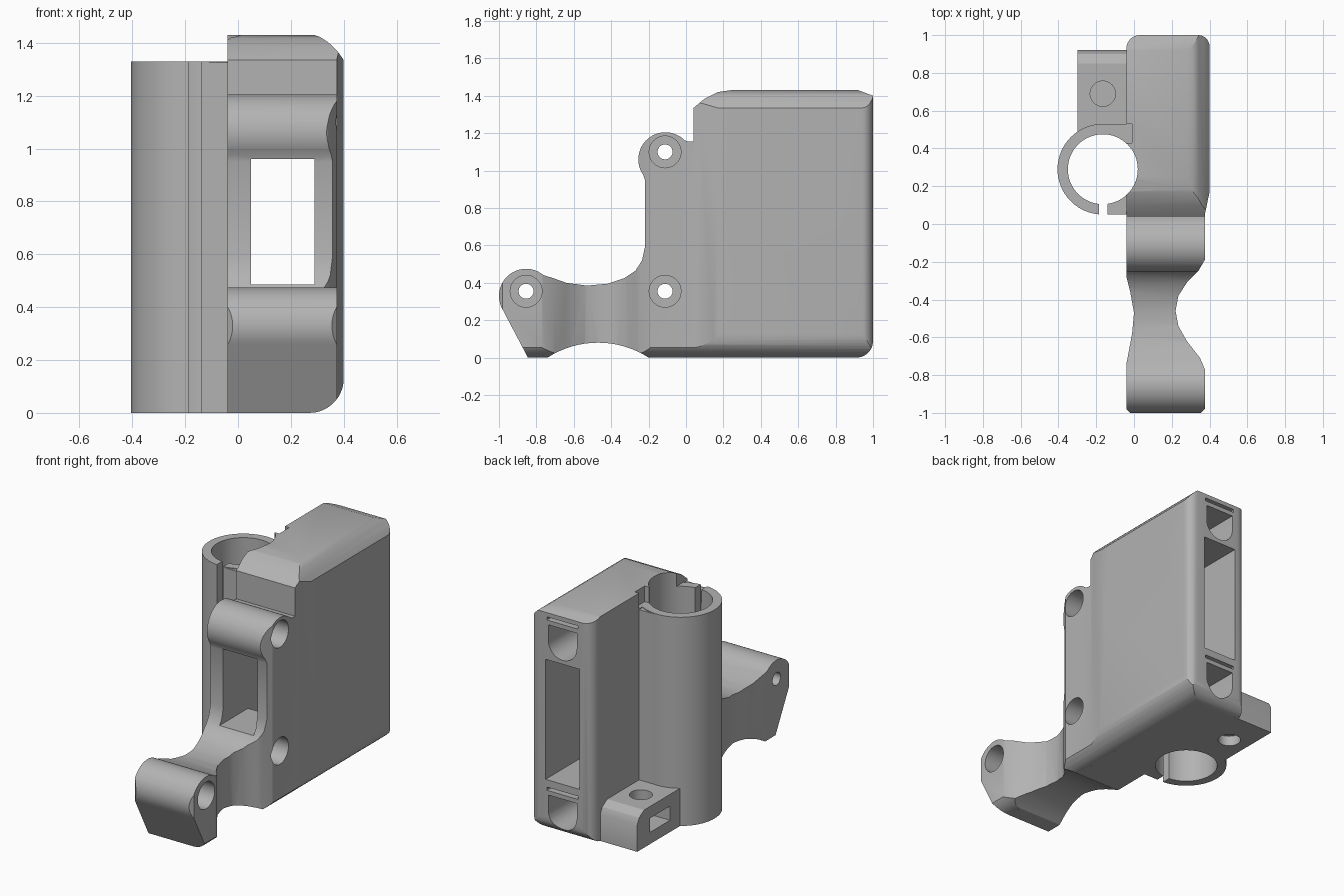
import bpy, bmesh, math
from mathutils import Vector

if "Cube" in bpy.data.objects:
    bpy.data.objects.remove(bpy.data.objects["Cube"], do_unlink=True)

grey = bpy.data.materials.new("plastic_grey")
grey.use_nodes = True
colour = (0.45, 0.45, 0.45, 1)
grey.diffuse_color = colour
grey.node_tree.nodes["Principled BSDF"].inputs["Base Color"].default_value = colour


def arc(cx, cy, r, start, end, n=12):
    angles = [math.radians(start + (end - start) * i / n) for i in range(n + 1)]
    return [(cx + r * math.cos(a), cy + r * math.sin(a)) for a in angles]


def prism(name, axis, outline, low, high):
    """Extrude a 2D outline along one axis."""
    place = {"x": lambda p, t: (t, p[0], p[1]),
             "y": lambda p, t: (p[0], t, p[1]),
             "z": lambda p, t: (p[0], p[1], t)}[axis]
    bm = bmesh.new()
    base = bm.faces.new([bm.verts.new(place(p, low)) for p in outline])
    new = bmesh.ops.extrude_face_region(bm, geom=[base])["geom"]
    move = Vector(place((0, 0), high - low))
    bmesh.ops.translate(bm, vec=move, verts=[v for v in new if isinstance(v, bmesh.types.BMVert)])
    bmesh.ops.recalc_face_normals(bm, faces=bm.faces)
    mesh = bpy.data.meshes.new(name)
    bm.to_mesh(mesh)
    bm.free()
    mesh.materials.append(grey)
    obj = bpy.data.objects.new(name, mesh)
    bpy.context.collection.objects.link(obj)
    return obj


def box(name, x, y, z):
    return prism(name, "z", [(x[0], y[0]), (x[1], y[0]), (x[1], y[1]), (x[0], y[1])], *z)


def rod(name, axis, centre, r, low, high, n=48):
    return prism(name, axis, arc(*centre, r, 0, 360 - 360 / n, n - 1), low, high)


def combine(target, tool, operation):
    bpy.context.view_layer.objects.active = target
    mod = target.modifiers.new("combine", "BOOLEAN")
    mod.operation = operation
    mod.solver = "EXACT"
    mod.object = tool
    bpy.ops.object.modifier_apply(modifier=mod.name)
    bpy.data.objects.remove(tool, do_unlink=True)


# Main housing with arm: side outline trimmed by plan and front outlines
side = ([(-.845, 0)] + arc(-.47, -.416, .496, 123, 57, 16)
        + arc(.91, .09, .09, -90, 0)
        + [(1, 1.4), (.92, 1.43), (.24, 1.43), (.17, 1.42), (.1, 1.385), (.04, 1.335),
           (.04, 1.155), (.015, 1.155)]
        + arc(-.11, 1.06, .145, 45, 215, 24)
        + [(-.22, .95), (-.22, .59), (-.235, .52), (-.27, .465), (-.33, .425),
           (-.42, .395), (-.53, .385), (-.64, .4), (-.71, .425)]
        + arc(-.855, .33, .145, 50, 210, 24))
plan = ([(-.02, -1), (.355, -1), (.375, -.98), (.375, -.77), (.35, -.71), (.28, -.62),
         (.235, -.54), (.22, -.46), (.235, -.38), (.28, -.31), (.34, -.25), (.375, -.19),
         (.375, .05), (.4, .17)]
        + arc(.34, .94, .06, 0, 90, 8) + arc(.03, .93, .07, 90, 180, 8)
        + [(-.04, -.28), (-.02, -.36), (0, -.47), (-.01, -.58), (-.04, -.74), (-.04, -.98)])
front = ([(-.1, -.01), (.26, -.01), (.27, 0)] + arc(.27, .13, .13, -80, 0, 10)
         + [(.4, 1.335), (.375, 1.37), (.34, 1.403), (.31, 1.422), (.28, 1.432), (-.1, 1.44)])
bracket = prism("bracket_body", "x", side, -.1, .5)
combine(bracket, prism("plan_trim", "z", plan, -.2, 1.6), "INTERSECT")
combine(bracket, prism("front_trim", "y", front, -1.2, 1.2), "INTERSECT")

# Clearance beside the tube at the top
combine(bracket, box("top_notch", (-.2, -.01), (.43, .53), (1.33, 1.6)), "DIFFERENCE")

# Tube clamp, its web and the nut block
tube = (-.165, .29)
combine(bracket, rod("clamp_tube", "z", tube, .24, 0, 1.33, 64), "UNION")
combine(bracket, box("clamp_web", (-.14, .01), (.051, .529), (0, 1.325)), "UNION")
nut_block = prism("nut_block", "x", [(.45, 0), (.92, 0), (.92, .17), (.9, .21), (.85, .24), (.45, .24)],
                  -.3, 0)
combine(bracket, nut_block, "UNION")

# Tube bore and clamp slit
cutters = [rod("tube_bore", "z", tube, .185, -.1, 1.6, 64),
           box("clamp_slit", (-.185, -.14), (0, .2), (-.1, 1.5))]

# Nut block: side slot with screw holes above and below
cutters += [box("nut_slot", (-.4, -.07), (.59, .79), (.075, .165)),
            rod("nut_hole_top", "z", (-.165, .69), .067, .15, .4),
            rod("nut_hole_bottom", "z", (-.165, .69), .067, -.1, .065)]

# Central window: deep rear pocket and smaller front opening
cutters += [box("rear_pocket", (.05, .29), (.03, 1.1), (.335, 1.1)),
            box("front_opening", (.05, .29), (-.5, .1), (.485, .96))]

# Rear arched channels, each with a thin slot above
for z in (.04, 1.125):
    arch = [(.27, z + .2), (.07, z + .2)] + arc(.17, z + .1, .1, 180, 360, 16)
    cutters += [prism("rear_channel", "y", arch, .4, 1.1),
                box("rear_slot", (.06, .28), (.4, 1.1), (z + .228, z + .248))]

# Pivot holes, counterbored from the left side
for y, z in ((-.855, .355), (-.112, .355), (-.112, 1.1)):
    cutters += [rod("pivot_hole", "x", (y, z), .04, -.2, .6),
                rod("pivot_counterbore", "x", (y, z), .085, .23, .6)]

for cutter in cutters:
    combine(bracket, cutter, "DIFFERENCE")

for poly in bracket.data.polygons:
    poly.material_index = 0
bpy.ops.object.select_all(action="DESELECT")
bracket.select_set(True)
bpy.context.view_layer.objects.active = bracket
bpy.ops.object.shade_smooth_by_angle(angle=math.radians(30))
